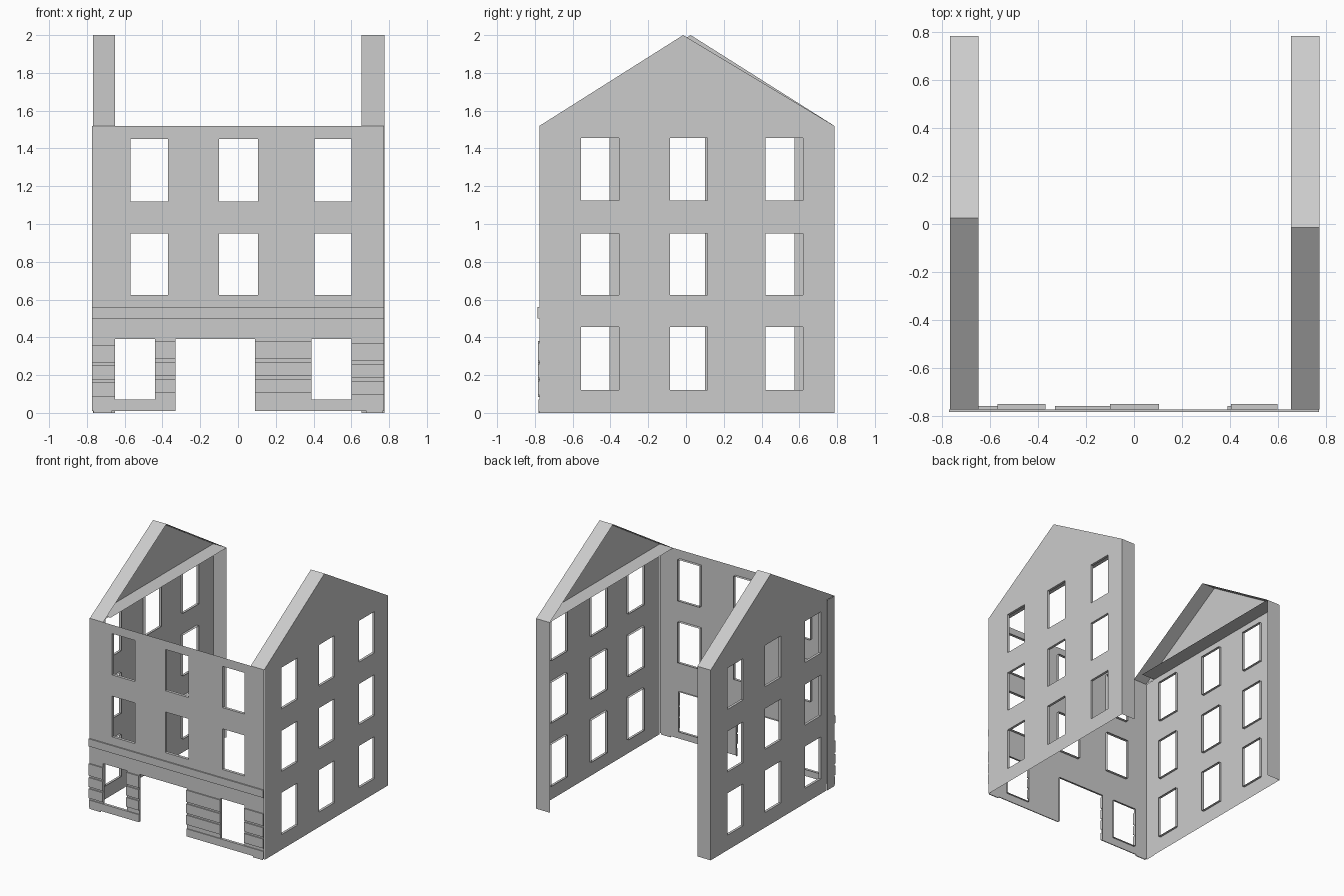
import bpy, bmesh

if "Cube" in bpy.data.objects:
    bpy.data.objects.remove(bpy.data.objects["Cube"])


def mesh_object(name, quads):
    """Object from a list of polygons given as point lists."""
    bm = bmesh.new()
    for q in quads:
        bm.faces.new([bm.verts.new(p) for p in q])
    bmesh.ops.remove_doubles(bm, verts=bm.verts, dist=1e-4)
    me = bpy.data.meshes.new(name)
    bm.to_mesh(me)
    bm.free()
    ob = bpy.data.objects.new(name, me)
    bpy.context.collection.objects.link(ob)
    return ob


def panel(name, rect, holes, place, depth):
    """Thin wall sheet with rectangular openings and short reveals."""
    u0, u1, v0, v1 = rect
    us = sorted({u0, u1} | {h[i] for h in holes for i in (0, 1)})
    vs = sorted({v0, v1} | {h[i] for h in holes for i in (2, 3)})
    quads = []
    for a, b in zip(us, us[1:]):
        for c, d in zip(vs, vs[1:]):
            mu, mv = (a + b) / 2, (c + d) / 2
            if any(h[0] < mu < h[1] and h[2] < mv < h[3] for h in holes):
                continue
            quads.append([place(a, c, 0), place(b, c, 0), place(b, d, 0), place(a, d, 0)])
    for a, b, c, d in holes:
        ring = [(a, c), (b, c), (b, d), (a, d)]
        for i in range(4):
            p, q = ring[i], ring[(i + 1) % 4]
            if p[1] == q[1] == v0:      # doorway has no sill
                continue
            quads.append([place(*p, 0), place(*q, 0), place(*q, depth), place(*p, depth)])
    return mesh_object(name, quads)


def box(name, x0, x1, y0, y1, z0, z1):
    bpy.ops.mesh.primitive_cube_add(size=1, location=((x0 + x1) / 2, (y0 + y1) / 2, (z0 + z1) / 2))
    ob = bpy.context.object
    ob.name = name
    ob.scale = (x1 - x0, y1 - y0, z1 - z0)
    return ob


FRONT, EAVE, BACK = -0.775, 1.52, 0.785


def on_front(u, v, d):
    return (u, FRONT + d, v)


# Upper front wall: two rows of three windows
cols = [(-0.57, -0.37), (-0.10, 0.105), (0.405, 0.60)]
rows = [(0.625, 0.95), (1.12, 1.45)]
panel("front_wall_upper", (-0.772, 0.772, 0.62, EAVE),
      [c + r for c in cols for r in rows], on_front, 0.023)

# Ground floor front: two windows and a doorway
panel("front_wall_lower", (-0.772, 0.772, 0.01, 0.62),
      [(-0.65, -0.44, 0.07, 0.39), (-0.33, 0.09, 0.01, 0.39), (0.39, 0.60, 0.07, 0.39)],
      on_front, 0.015)

# Ledge moulding and plinths
box("front_moulding", -0.772, 0.772, -0.785, FRONT, 0.50, 0.56)
box("plinth_left", -0.772, -0.33, -0.782, FRONT, 0.01, 0.07)
box("plinth_right", 0.09, 0.772, -0.782, FRONT, 0.01, 0.07)
for x0, x1 in [(-0.765, -0.67), (0.68, 0.765)]:
    box("plinth_foot", x0, x1, -0.782, FRONT, 0, 0.01)

# Rusticated stone bands on the four piers
piers = [(-0.772, -0.65, 0.0), (-0.44, -0.33, 0.02), (0.09, 0.39, 0.02), (0.60, 0.772, 0.01)]
for x0, x1, dz in piers:
    for z0, z1 in [(0.085, 0.16), (0.175, 0.25), (0.265, 0.36)]:
        box("stone_band", x0, x1, -0.784, FRONT, z0 + dz, z1 + dz)

# Side walls with gable, roof strip, inner ledge and rear return
floors = [(0.12, 0.455), (0.625, 0.95), (1.125, 1.455)]
sides = [
    ("right", 1, 0.775, 0.655, FRONT, -0.015, [(-0.555, -0.355), (-0.085, 0.115), (0.42, 0.62)]),
    ("left", -1, -0.768, -0.65, -0.68, 0.025, [(-0.605, -0.405), (-0.10, 0.10), (0.375, 0.575)]),
]
for label, s, xo, xi, start, apex, wins in sides:
    def on_side(u, v, d, s=s, xo=xo):
        return (xo - s * d, s * u, v)

    ends = sorted((s * start, s * BACK))
    holes = [tuple(sorted((s * a, s * b))) + f for a, b in wins for f in floors]
    panel(label + "_wall", (ends[0], ends[1], 0, EAVE), holes, on_side, 0.02)

    prof = [(FRONT, EAVE), (apex, 2.0), (BACK, EAVE)]
    gable = [(xo, y, z) for y, z in prof]
    mesh_object(label + "_gable", [gable[::-s]])
    strips = []
    for (ya, za), (yb, zb) in zip(prof, prof[1:]):
        strips.append([(xo, ya, za), (xi, ya, za), (xi, yb, zb), (xo, yb, zb)][::-s])
    strips.append([(xo, start, EAVE), (xi, start, EAVE), (xi, BACK, EAVE), (xo, BACK, EAVE)][::-s])
    mesh_object(label + "_roof_strip", strips)
    mesh_object(label + "_rear_return", [
        [(xo, BACK, 0), (xi, BACK, 0), (xi, BACK, EAVE), (xo, BACK, EAVE)][::-s]])

# Front corner return closing the left side
mesh_object("left_corner_return", [
    [(-0.772, -0.68, 0), (-0.772, FRONT, 0), (-0.772, FRONT, EAVE), (-0.772, -0.68, EAVE)]])
